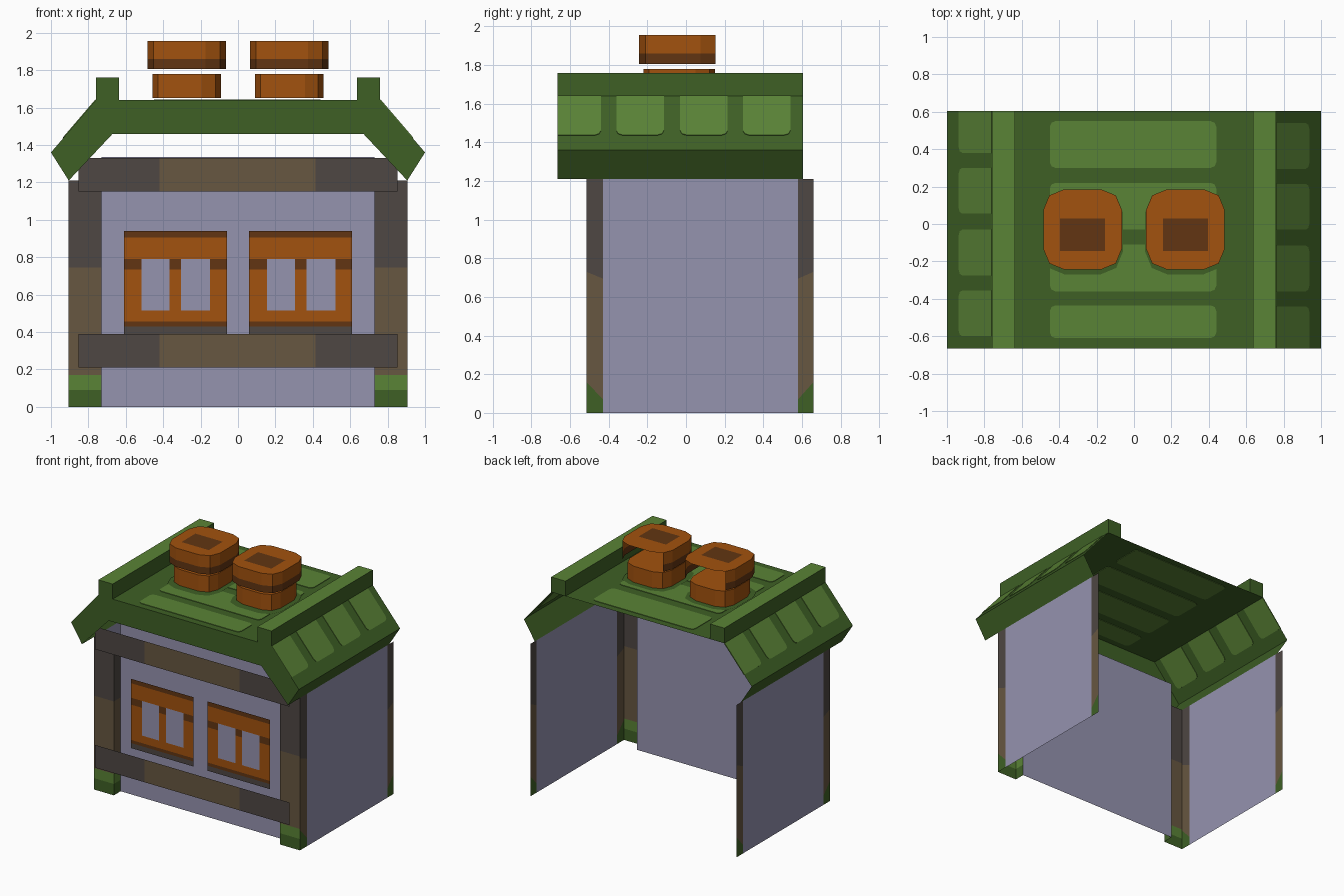
import bpy, bmesh, math
from mathutils import Vector

if "Cube" in bpy.data.objects:
    bpy.data.objects.remove(bpy.data.objects["Cube"])


def lin(c):
    return tuple((v / 255 / 12.92) if v / 255 < 0.04045 else ((v / 255 + 0.055) / 1.055) ** 2.4 for v in c) + (1,)


MATS = {}
for name, rgb in {
    "wall_lavender": (149, 147, 175), "wood_brown": (103, 87, 65), "wood_taupe": (78, 71, 67),
    "roof_green": (62, 96, 37), "panel_green": (90, 131, 54),
    "orange": (162, 82, 14), "dark_orange": (98, 53, 18),
}.items():
    MATS[name] = bpy.data.materials.new(name)
    MATS[name].diffuse_color = lin(rgb)
WALL, BROWN, TAUPE, GREEN, LIGHT, ORANGE, DARK = MATS


def build(name, polys):
    """One object from a list of (points, material name)."""
    bm = bmesh.new()
    used = []
    for pts, mat in polys:
        if mat not in used:
            used.append(mat)
        f = bm.faces.new([bm.verts.new(p) for p in pts])
        f.material_index = used.index(mat)
    bmesh.ops.remove_doubles(bm, verts=bm.verts, dist=0.0005)
    me = bpy.data.meshes.new(name)
    bm.to_mesh(me)
    bm.free()
    for mat in used:
        me.materials.append(MATS[mat])
    ob = bpy.data.objects.new(name, me)
    bpy.context.collection.objects.link(ob)
    return ob


def rect_y(x0, x1, z0, z1, y):
    return [(x0, y, z0), (x1, y, z0), (x1, y, z1), (x0, y, z1)]


def rounded(x0, x1, y0, y1, radii, segs=2):
    """Rounded rectangle outline, counter-clockwise from the lower left corner."""
    corners = [(x0, y0, 1, 1, 180), (x1, y0, -1, 1, 270), (x1, y1, -1, -1, 0), (x0, y1, 1, -1, 90)]
    pts = []
    for (x, y, sx, sy, a), r in zip(corners, radii):
        if r == 0:
            pts.append((x, y))
            continue
        for i in range(segs + 1):
            t = math.radians(a + 90 * i / segs)
            pts.append((x + sx * r + r * math.cos(t), y + sy * r + r * math.sin(t)))
    return pts


def ring(outline, z0, z1, mat):
    n = len(outline)
    return [([(*outline[i], z0), (*outline[(i + 1) % n], z0),
              (*outline[(i + 1) % n], z1), (*outline[i], z1)], mat) for i in range(n)]


def plate(name, outline, place, mat, t=0.004):
    """Thin plate on both sides of a surface; place maps (u, v, w) to world."""
    n = len(outline)
    lo, hi = [place(u, v, -t) for u, v in outline], [place(u, v, t) for u, v in outline]
    polys = [(hi, mat), (lo[::-1], mat)]
    polys += [([lo[i], lo[(i + 1) % n], hi[(i + 1) % n], hi[i]], mat) for i in range(n)]
    build(name, polys)


# walls: the front wall is recessed, the back is open
build("front_wall", [(rect_y(-0.73, 0.73, 0, 1.335, -0.43), WALL)])
for s, side in ((1, "right"), (-1, "left")):
    X = 0.905 * s

    def wall(ya, yb, za, zb, x=X):
        # za, zb: (low, high) heights at each end
        pts = [(x, ya, za[0]), (x, yb, zb[0]), (x, yb, zb[1]), (x, ya, za[1])]
        return pts if s > 0 else pts[::-1]

    build(side + "_wall", [(wall(-0.43, 0.58, (0, 1.21), (0, 1.21)), WALL)])

    # corner posts with coloured bands, slanted on the outer side
    bands = [(0, 0.09, GREEN), (0.09, 0.17, LIGHT), (0.17, 0.745, BROWN), (0.745, 1.21, TAUPE)]
    slant = [((0, 0.16), (0, 0.07), GREEN), ((0.16, 0.73), (0.07, 0.695), BROWN),
             ((0.73, 1.21), (0.695, 1.21), TAUPE)]
    post = []
    for z0, z1, m in bands:
        post.append((rect_y(*sorted((0.73 * s, X)), z0, z1, -0.515), m))
        post.append((wall(-0.43, -0.515, (z0, z1), (z0, z1), 0.73 * s), m))
    post += [(wall(-0.515, -0.43, a, b), m) for a, b, m in slant]
    build(side + "_front_post", post)
    build(side + "_back_post", [(wall(0.58, 0.66, b, a), m) for a, b, m in slant])

# horizontal beams in front of the posts
for name, z0, z1 in (("lower_beam", 0.21, 0.39), ("upper_beam", 1.15, 1.33)):
    xs = [-0.853, -0.42, 0.415, 0.853]
    build(name, [(rect_y(xs[i], xs[i + 1], z0, z1, -0.575), m) for i, m in enumerate((TAUPE, BROWN, TAUPE))])

# windows: frame bands and two panes each
for side, x in (("left", -0.61), ("right", 0.06)):
    polys = [(rect_y(x, x + 0.55, z0, z1, -0.47), m) for z0, z1, m in (
        (0.39, 0.43, TAUPE), (0.43, 0.455, DARK), (0.455, 0.515, ORANGE),
        (0.79, 0.905, ORANGE), (0.905, 0.94, DARK))]
    for a, b in ((0, 0.095), (0.245, 0.305), (0.46, 0.55)):
        polys += [(rect_y(x + a, x + b, 0.515, 0.735, -0.47), ORANGE),
                  (rect_y(x + a, x + b, 0.735, 0.79, -0.47), DARK)]
    polys += [(rect_y(x + a, x + b, 0.515, 0.79, -0.47), WALL) for a, b in ((0.095, 0.245), (0.305, 0.46))]
    build(side + "_window", polys)

# roof shell: front board, flat top, slopes and eaves
YF, YB = -0.665, 0.605
half = [(0.67, 1.46), (0.905, 1.21), (1.0, 1.36), (0.76, 1.64), (0.76, 1.76), (0.635, 1.76), (0.635, 1.64)]
front = half + [(-x, z) for x, z in reversed(half)]
build("roof_front_board", [([(x, YF, z) for x, z in front], GREEN)])
build("roof_top", [([(-0.76, YF, 1.64), (0.76, YF, 1.64), (0.76, YB, 1.64), (-0.76, YB, 1.64)], GREEN)])
for s, side in ((1, "right"), (-1, "left")):
    def strip(p, q):
        pts = [(p[0] * s, YF, p[1]), (p[0] * s, YB, p[1]), (q[0] * s, YB, q[1]), (q[0] * s, YF, q[1])]
        return pts[::-1] if s < 0 else pts

    build(side + "_roof_slope", [(strip((1.0, 1.36), (0.76, 1.64)), GREEN)])
    build(side + "_eave_board", [(strip((0.905, 1.21), (1.0, 1.36)), GREEN)])
    cap = [(0.635 * s, YB, 1.64), (0.76 * s, YB, 1.64), (0.76 * s, YB, 1.76), (0.635 * s, YB, 1.76)]
    build(side + "_roof_rail", [
        (strip((0.76, 1.64), (0.76, 1.76)), GREEN), (strip((0.76, 1.76), (0.635, 1.76)), LIGHT),
        (strip((0.635, 1.76), (0.635, 1.64)), GREEN), (cap[::-1] if s > 0 else cap, GREEN)])

    # light panels on the slopes; the left side is the right side turned half round
    L = math.hypot(0.24, 0.28)
    for i, (a, b) in enumerate(((YF, -0.44), (-0.36, -0.115), (-0.03, 0.215), (0.295, 0.54))):
        def place(u, v, w):
            x = 0.76 + 0.24 / L * v + 0.28 / L * w
            z = 1.64 - 0.28 / L * v + 0.24 / L * w
            return (x, u, z) if s > 0 else (-x, YF + YB - u, z)
        r = 0.03
        plate(f"{side}_slope_panel_{i + 1}", rounded(a, b, 0.0, 0.268, (0, 0, r, 0 if i == 0 else r)), place, LIGHT)

# light panels on the flat top
for i, (a, b) in enumerate(((-0.61, -0.435), (-0.36, -0.11), (-0.03, 0.22), (0.30, 0.55))):
    plate(f"top_panel_{i + 1}", rounded(-0.45, 0.44, a, b, (0.03,) * 4), lambda u, v, w: (u, v, 1.64 + w), LIGHT)

# chimneys: green base patch, lower ring, floating cap open at the back
for side, cx in (("left", -0.275), ("right", 0.275)):
    patch = rounded(cx - 0.215, cx + 0.215, -0.27, 0.185, (0.12,) * 4)
    build(side + "_chimney_base", [([(x, y, 1.6475) for x, y in patch], GREEN)])
    low = rounded(cx - 0.183, cx + 0.183, -0.22, 0.15, (0.1,) * 4)
    build(side + "_chimney_lower", ring(low, 1.652, 1.78, ORANGE) + [([(x, y, 1.78) for x, y in low], ORANGE)])
    up = rounded(cx - 0.21, cx + 0.21, -0.243, 0.185, (0.11,) * 4)
    walls = ring(up, 1.805, 1.86, DARK) + ring(up, 1.86, 1.955, ORANGE)
    walls = [w for w in walls if sum(p[1] for p in w[0]) / 4 < 0.15]
    build(side + "_chimney_cap", walls + [([(x, y, 1.955) for x, y in up], ORANGE)])
    hole = [(cx - 0.12, -0.145), (cx + 0.12, -0.145), (cx + 0.12, 0.03), (cx - 0.12, 0.03)]
    build(side + "_chimney_hole", [([(x, y, 1.959) for x, y in hole], DARK)])

for m in bpy.data.materials:
    if m.users and not m.is_grease_pencil:
        m.use_nodes = True
        m.node_tree.nodes["Principled BSDF"].inputs["Base Color"].default_value = m.diffuse_color
